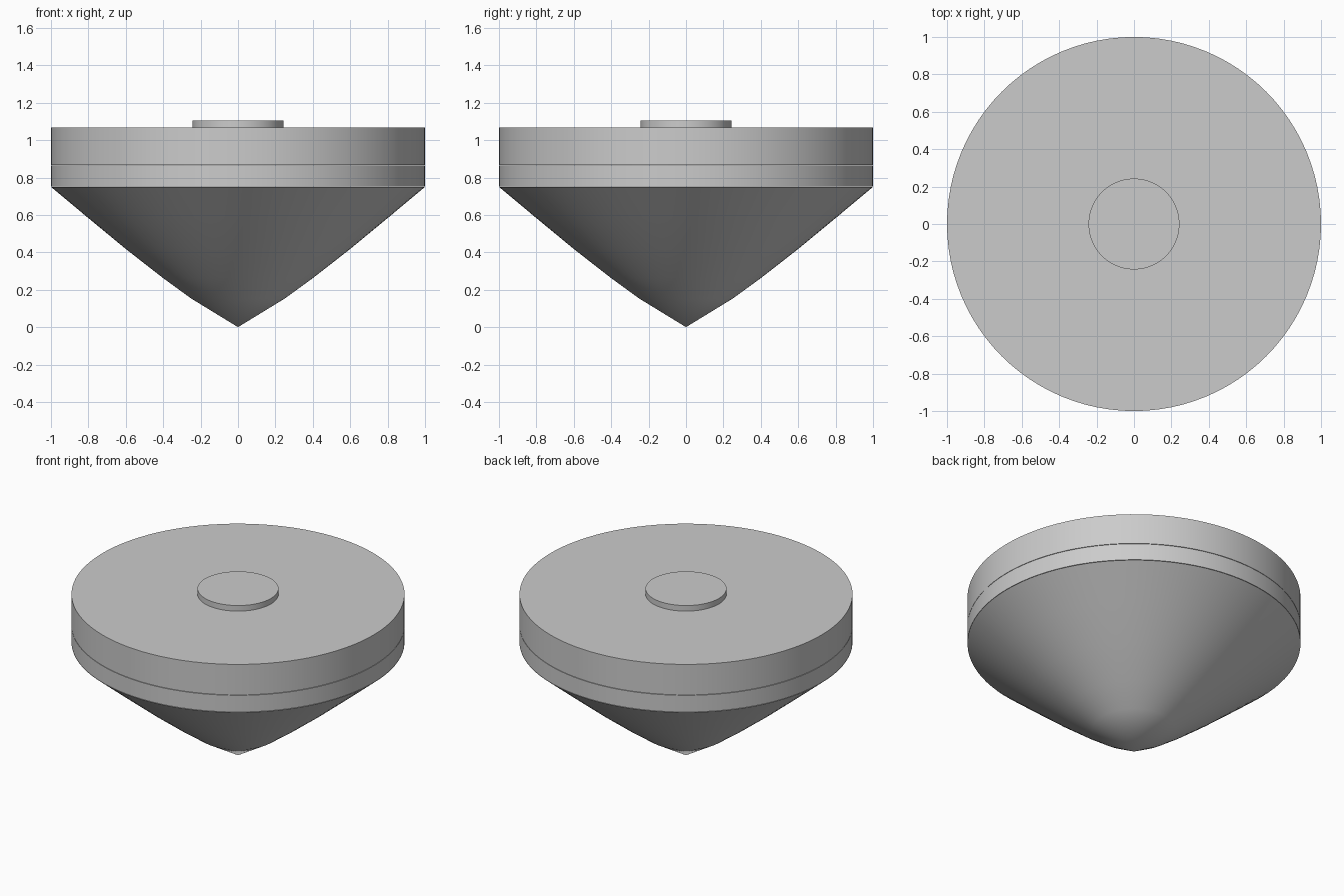
import bpy, bmesh, math

if "Cube" in bpy.data.objects:
    bpy.data.objects.remove(bpy.data.objects["Cube"])

SIDES = 96


def lathe(name, profile):
    """Revolve a (radius, z) profile about z into a closed smooth-sided part."""
    bm = bmesh.new()
    verts = [bm.verts.new((r, 0, z)) for r, z in profile]
    edges = [bm.edges.new(pair) for pair in zip(verts, verts[1:])]
    bmesh.ops.spin(bm, geom=verts + edges, cent=(0, 0, 0), axis=(0, 0, 1),
                   angle=2 * math.pi, steps=SIDES, use_merge=True)
    bmesh.ops.remove_doubles(bm, verts=bm.verts, dist=1e-4)
    bmesh.ops.recalc_face_normals(bm, faces=bm.faces)
    mesh = bpy.data.meshes.new(name)
    bm.to_mesh(mesh)
    bm.free()
    obj = bpy.data.objects.new(name, mesh)
    bpy.context.collection.objects.link(obj)
    bpy.context.view_layer.objects.active = obj
    obj.select_set(True)
    bpy.ops.object.shade_smooth_by_angle(angle=math.radians(30))
    obj.select_set(False)
    return obj


def disc(name, radius, bottom, top):
    return lathe(name, [(0, bottom), (radius, bottom), (radius, top), (0, top)])


# Slightly bowed pointed underside
lathe("pointed_base", [(0, 0), (0.25, 0.153), (0.40, 0.262), (0.60, 0.418),
                       (0.80, 0.583), (1.0, 0.75), (0, 0.75)])

# Stacked rim: lower band, then thicker lid
disc("lower_band", 1.0, 0.753, 0.863)
disc("lid", 1.0, 0.866, 1.068)

# Raised round button on top
disc("top_button", 0.243, 1.068, 1.105)
